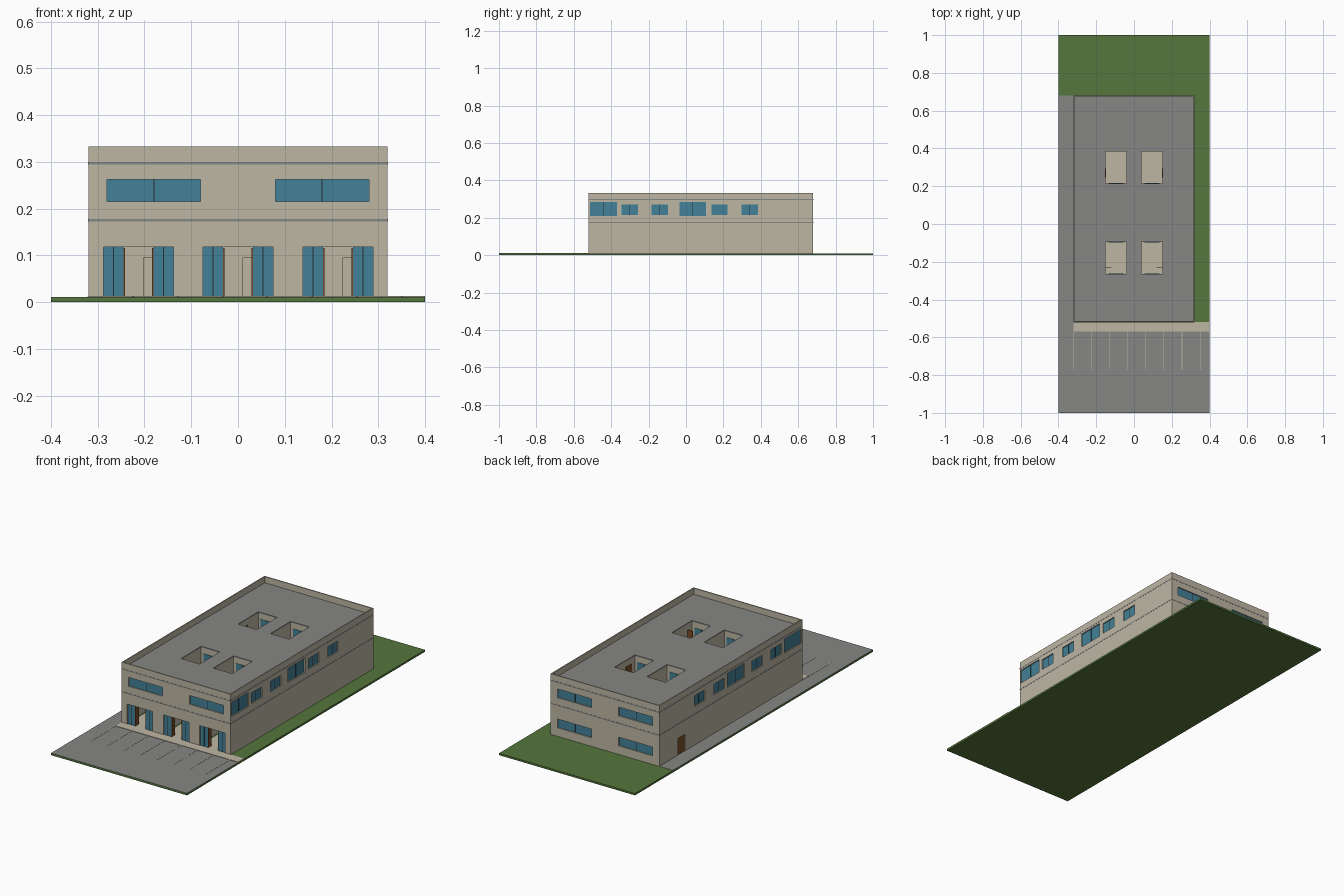
import bpy

if "Cube" in bpy.data.objects:
    bpy.data.objects.remove(bpy.data.objects["Cube"])

def material(name, r, g, b):
    m = bpy.data.materials.new(name)
    m.diffuse_color = (r, g, b, 1)
    m.use_nodes = True
    m.node_tree.nodes["Principled BSDF"].inputs["Base Color"].default_value = m.diffuse_color
    return m

WALL = material("beige_render", 0.51, 0.47, 0.37)
GREY = material("concrete", 0.24, 0.24, 0.23)
GLASS = material("blue_glass", 0.055, 0.22, 0.31)
DARK = material("dark_frame", 0.02, 0.025, 0.03)
WOOD = material("brown_door", 0.20, 0.07, 0.02)
GRASS = material("grass", 0.09, 0.18, 0.045)

QUADS = [(0, 2, 3, 1), (4, 5, 7, 6), (0, 1, 5, 4), (2, 6, 7, 3), (0, 4, 6, 2), (1, 3, 7, 5)]

def boxes(name, items, mat):
    """One object holding any number of boxes (x0, x1, y0, y1, z0, z1)."""
    verts, faces = [], []
    for x0, x1, y0, y1, z0, z1 in items:
        n = len(verts)
        verts += [(x, y, z) for z in (z0, z1) for y in (y0, y1) for x in (x0, x1)]
        faces += [tuple(n + i for i in q) for q in QUADS]
    me = bpy.data.meshes.new(name)
    me.from_pydata(verts, [], faces)
    me.materials.append(mat)
    ob = bpy.data.objects.new(name, me)
    bpy.context.collection.objects.link(ob)
    return ob

def cut(target, cutter):
    mod = target.modifiers.new("openings", 'BOOLEAN')
    mod.operation = 'DIFFERENCE'
    mod.solver = 'EXACT'
    mod.object = cutter
    cutter.hide_render = True
    cutter.hide_set(True)

X, Y0, Y1 = 0.32, -0.52, 0.68          # building footprint
# wall: (axis it runs along, plane position, inward direction)
SIDES = {"front": ('x', Y0, 1), "back": ('x', Y1, -1),
         "right": ('y', X, -1), "left": ('y', -X, 1)}

def on_wall(wall, a0, a1, z0, z1, d0, d1):
    """Box on a wall, from depth d0 to d1 inside its plane."""
    axis, plane, s = wall
    p, q = sorted((plane + s * d0, plane + s * d1))
    return (a0, a1, p, q, z0, z1) if axis == 'x' else (p, q, a0, a1, z0, z1)

recesses, panes, bars = [], [], []

def window(wall, a0, a1, z0, z1, depth=0.01):
    """Recess with two panes and a thin centre bar."""
    mid = (a0 + a1) / 2
    recesses.append(on_wall(wall, a0, a1, z0, z1, -0.01, depth))
    for b0, b1 in ((a0, mid - 0.001), (mid + 0.001, a1)):
        panes.append(on_wall(wall, b0, b1, z0, z1, depth - 0.004, depth + 0.001))
    bars.append(on_wall(wall, mid - 0.001, mid + 0.001, z0, z1, depth - 0.005, depth + 0.001))

# Ground: lawn, paving, front walkway, parking lines
boxes("lawn", [(-0.4, 0.4, -1, 1, 0, 0.01)], GRASS)
boxes("paving", [(-0.4, 0.4, -1, Y0, 0.009, 0.011),
                 (-0.4, -X, Y0, Y1, 0.009, 0.011)], GREY)
boxes("walkway", [(-X, 0.4, -0.57, Y0, 0.009, 0.013)], WALL)
boxes("parking_lines", [(x - 0.0015, x + 0.0015, -0.77, -0.57, 0.0105, 0.012)
                        for x in [-0.32 + 0.0957 * i for i in range(8)]], WALL)

# Storeys, slabs and parapet
lower = boxes("lower_storey", [(-X, X, Y0, Y1, 0.01, 0.172)], WALL)
upper = boxes("upper_storey", [(-X, X, Y0, Y1, 0.178, 0.294)], WALL)
e = 0.0006
boxes("floor_slab", [(-X - e, X + e, Y0 - e, Y1 + e, 0.172, 0.178)], GREY)
roof = boxes("roof_slab", [(-X - e, X + e, Y0 - e, Y1 + e, 0.294, 0.3)], GREY)
t = 0.006
boxes("parapet", [(-X, X, Y0, Y0 + t, 0.3, 0.333), (-X, X, Y1 - t, Y1, 0.3, 0.333),
                  (-X, -X + t, Y0 + t, Y1 - t, 0.3, 0.333),
                  (X - t, X, Y0 + t, Y1 - t, 0.3, 0.333)], WALL)

# Outside windows
for a0, a1 in ((-0.28, -0.08), (0.08, 0.28)):
    window(SIDES["front"], a0, a1, 0.215, 0.262)
    window(SIDES["back"], a0, a1, 0.215, 0.262)
    window(SIDES["back"], a0, a1, 0.055, 0.102)
for side in ("right", "left"):
    for a in (-0.513, -0.035):
        window(SIDES[side], a, a + 0.143, 0.21, 0.285)
    for a in (-0.345, -0.185, 0.135, 0.297):
        window(SIDES[side], a, a + 0.088, 0.215, 0.272)

# Light wells: shafts through the roof with windows and doors inside
wells, well_floors, leaves = [], [], []
for y0, y1 in ((-0.265, -0.095), (0.215, 0.385)):
    for s in (-1, 1):
        x0, x1 = sorted((s * 0.04, s * 0.15))
        wells.append((x0, x1, y0, y1, 0.174, 0.32))
        well_floors.append((x0, x1, y0, y1, 0.177, 0.179))
        for wall in (('x', y0, -1), ('x', y1, 1)):
            panes.append(on_wall(wall, x0 + 0.015, x1 - 0.015, 0.2, 0.265, -0.002, 0.002))
            bars.append(on_wall(wall, s * 0.095 - 0.001, s * 0.095 + 0.001, 0.2, 0.265, -0.003, 0.002))
        if y0 < 0:    # leaf standing open
            d0, d1 = sorted((s * 0.12, s * 0.15))
            leaves.append((d0, d1, y0 + 0.034, y0 + 0.037, 0.178, 0.264))
        else:         # leaf closed against the wall
            d0, d1 = sorted((s * 0.147, s * 0.151))
            leaves.append((d0, d1, y0 + 0.03, y0 + 0.08, 0.178, 0.264))
boxes("well_floors", well_floors, WALL)

# Front entrances: glass either side of an open doorway into a lobby
lobbies, lobby_floors, inner_doors = [], [], []
F = SIDES["front"]
for cx in (-0.213, 0.0, 0.214):
    recesses.append(on_wall(F, cx - 0.075, cx + 0.075, 0.005, 0.118, -0.01, 0.02))
    lobbies.append(on_wall(F, cx - 0.085, cx + 0.085, 0.005, 0.16, 0.015, 0.22))
    lobby_floors.append(on_wall(F, cx - 0.075, cx + 0.075, 0.009, 0.011, 0.0, 0.22))
    for s in (-1, 1):
        for b in (0.032, 0.0545):
            g0, g1 = sorted((cx + s * b, cx + s * (b + 0.0205)))
            panes.append(on_wall(F, g0, g1, 0.01, 0.118, 0.006, 0.01))
        m0, m1 = sorted((cx + s * 0.0525, cx + s * 0.0545))
        bars.append(on_wall(F, m0, m1, 0.01, 0.118, 0.005, 0.011))
        l0, l1 = sorted((cx + s * 0.029, cx + s * 0.032))
        leaves.append(on_wall(F, l0, l1, 0.011, 0.116, 0.006, 0.032))
    inner_doors.append(on_wall(F, cx + 0.01, cx + 0.033, 0.011, 0.095, 0.216, 0.221))
boxes("lobby_floors", lobby_floors, WALL)
boxes("lobby_inner_doors", inner_doors, WALL)

# Closed side door on the left wall
recesses.append(on_wall(SIDES["left"], 0.465, 0.525, 0.005, 0.1, -0.01, 0.008))
leaves.append(on_wall(SIDES["left"], 0.465, 0.525, 0.01, 0.1, 0.004, 0.009))

boxes("window_panes", panes, GLASS)
boxes("window_bars", bars, DARK)
boxes("door_leaves", leaves, WOOD)

# Openings
recess_cutter = boxes("recess_cutter", recesses, WALL)
well_cutter = boxes("well_cutter", wells, WALL)
lobby_cutter = boxes("lobby_cutter", lobbies, WALL)
cut(lower, recess_cutter)
cut(lower, lobby_cutter)
cut(upper, recess_cutter)
cut(upper, well_cutter)
cut(roof, well_cutter)
